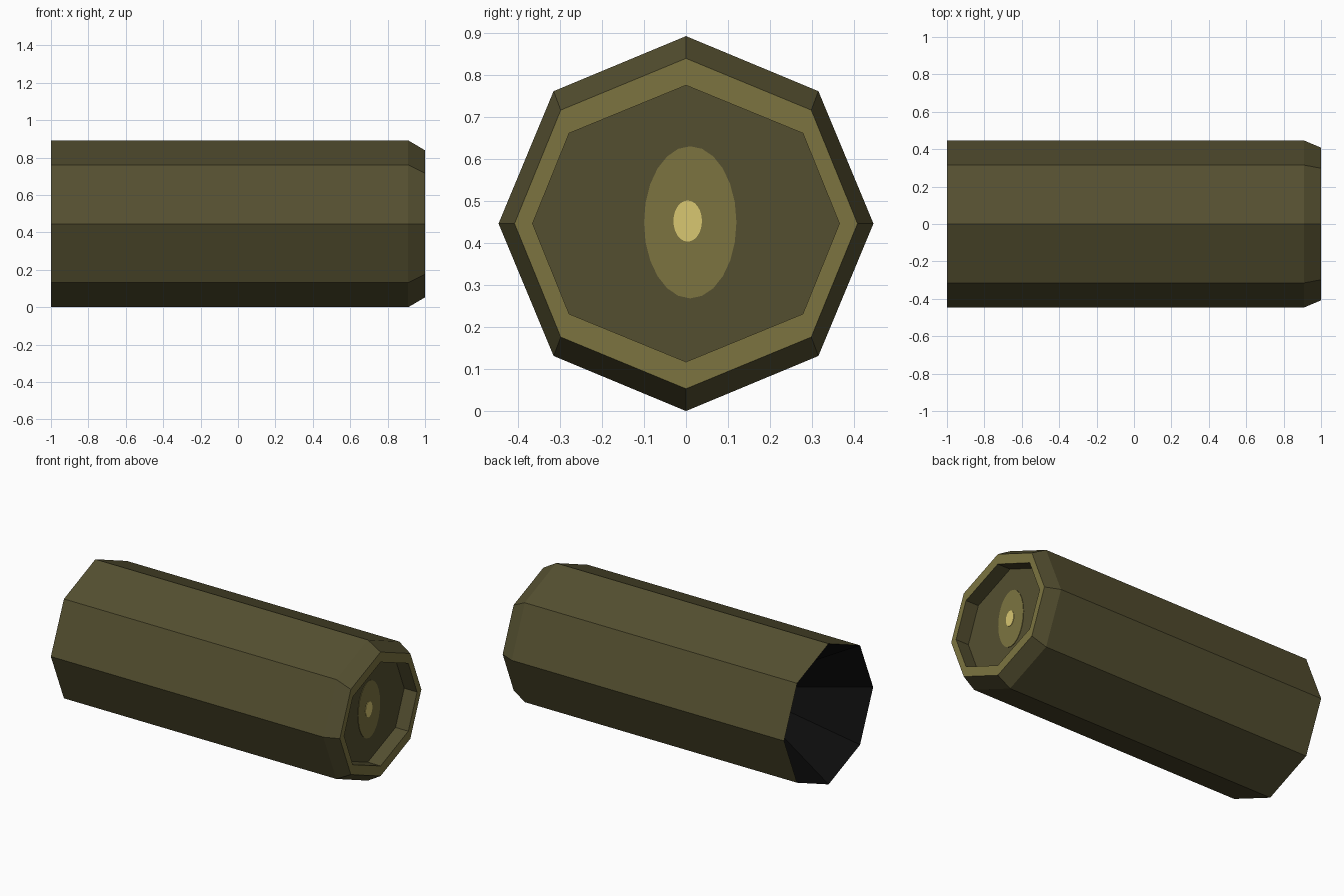
import bpy, math

if "Cube" in bpy.data.objects:
    bpy.data.objects.remove(bpy.data.objects["Cube"])

CZ = 0.446  # height of the tube's axis


def srgb(r, g, b):
    def lin(c):
        c /= 255
        return c / 12.92 if c <= 0.04045 else ((c + 0.055) / 1.055) ** 2.4
    return (lin(r), lin(g), lin(b), 1.0)


def material(name, rgb):
    m = bpy.data.materials.new(name)
    m.diffuse_color = srgb(*rgb)
    m.use_nodes = True
    m.node_tree.nodes["Principled BSDF"].inputs["Base Color"].default_value = m.diffuse_color
    return m


OLIVE = material("dark olive", (84, 79, 48))
KHAKI = material("khaki", (124, 116, 64))
SAND = material("pale sand", (216, 199, 113))
BLACK = material("black", (13, 13, 13))


def octagon(x, ry, rz, dy, dz):
    """Octagon with points on the axes (ry, rz) and diagonals (dy, dz)."""
    yz = [(ry, 0), (dy, dz), (0, rz), (-dy, dz),
          (-ry, 0), (-dy, -dz), (0, -rz), (dy, -dz)]
    return [(x, y, CZ + z) for y, z in yz]


def ellipse(x, cy, cz, ry, rz, n=24):
    return [(x, cy + ry * math.cos(math.tau * i / n),
             cz + rz * math.sin(math.tau * i / n)) for i in range(n)]


def loft(name, rings, mats, band_mats, cap_start=False, cap_end=False):
    """Skin equal-sized rings in order; band_mats gives a slot per band."""
    n = len(rings[0])
    verts = [v for r in rings for v in r]
    faces, slots = [], []
    for k in range(len(rings) - 1):
        for i in range(n):
            j = (i + 1) % n
            faces.append((k * n + i, k * n + j, (k + 1) * n + j, (k + 1) * n + i))
            slots.append(band_mats[k])
    if cap_start:
        faces.append(tuple(reversed(range(n))))
        slots.append(band_mats[0])
    if cap_end:
        last = (len(rings) - 1) * n
        faces.append(tuple(range(last, last + n)))
        slots.append(band_mats[-1])
    mesh = bpy.data.meshes.new(name)
    mesh.from_pydata(verts, [], faces)
    for m in mats:
        mesh.materials.append(m)
    for p, s in zip(mesh.polygons, slots):
        p.material_index = s
    mesh.update()
    ob = bpy.data.objects.new(name, mesh)
    bpy.context.collection.objects.link(ob)
    return ob


R, D = 0.446, 0.315
FLOOR = 0.91

# Tube: tapered rear cavity, straight sides, chamfer, front rim, recess
loft("tube",
     [octagon(-0.36, 0.01, 0.01, 0.007, 0.007),
      octagon(-1.0, R, R, D, D),
      octagon(FLOOR, R, R, D, D),
      octagon(1.0, 0.408, 0.393, 0.298, 0.27),
      octagon(1.0, 0.365, 0.329, 0.278, 0.215),
      octagon(FLOOR, 0.365, 0.329, 0.278, 0.215)],
     [OLIVE, KHAKI, BLACK], [2, 0, 0, 1, 0], cap_end=True)
# Close the tip of the rear cavity
loft("cavity_tip",
     [octagon(-0.36, 0.01, 0.01, 0.007, 0.007),
      octagon(-0.355, 0.004, 0.004, 0.003, 0.003)][::-1],
     [BLACK], [0], cap_start=True)

# Oval markings on the recess floor, as thin plates
for name, mat, x, cy, cz, ry, rz in (
        ("outer_oval", KHAKI, FLOOR + 0.003, 0.01, 0.449, 0.11, 0.181),
        ("inner_oval", SAND, FLOOR + 0.006, 0.004, 0.452, 0.034, 0.049)):
    loft(name, [ellipse(x - 0.004, cy, cz, ry, rz), ellipse(x, cy, cz, ry, rz)],
         [mat], [0], cap_end=True)
